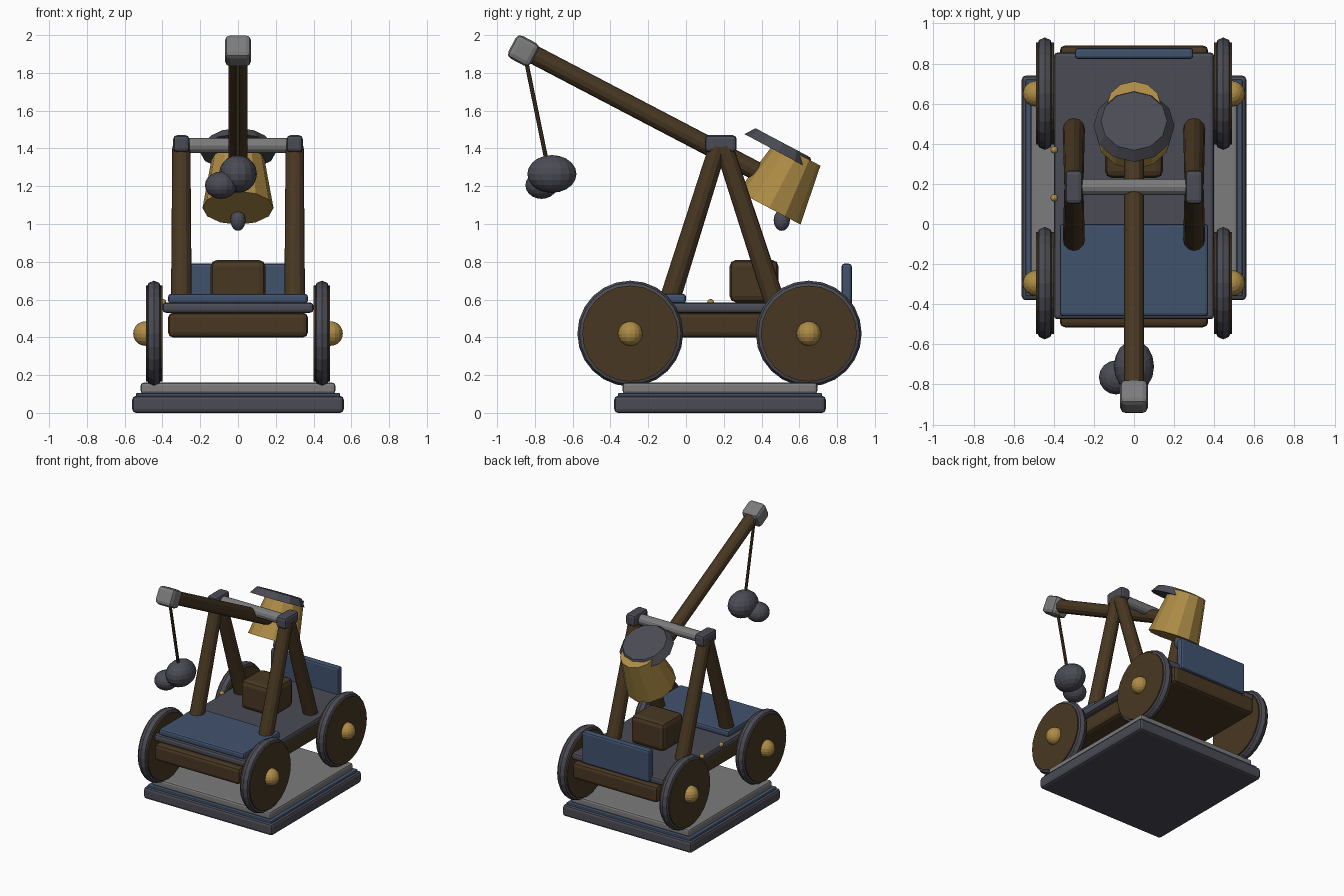
import bpy
import math
from mathutils import Vector

cube = bpy.data.objects.get("Cube")
if cube:
    bpy.data.objects.remove(cube, do_unlink=True)


def material(name, rgb):
    mat = bpy.data.materials.new(name)
    mat.use_nodes = True
    mat.diffuse_color = (*rgb, 1)
    mat.node_tree.nodes["Principled BSDF"].inputs["Base Color"].default_value = (*rgb, 1)
    return mat


WOOD = material("dark wood", (0.065, 0.039, 0.016))
GOLD = material("brass", (0.42, 0.26, 0.06))
IRON = material("dark iron", (0.07, 0.07, 0.09))
STEEL = material("pale steel", (0.2, 0.2, 0.2))
BLUE = material("blue paint", (0.053, 0.085, 0.155))


def finish(name, mat):
    ob = bpy.context.object
    ob.name = ob.data.name = name
    ob.data.materials.append(mat)
    return ob


def box(name, mat, lo, hi, bevel=0.015, tilt=0):
    """Bevelled box between two corners, optionally tilted about x."""
    lo, hi = Vector(lo), Vector(hi)
    bpy.ops.mesh.primitive_cube_add(size=1, location=(lo + hi) / 2)
    ob = finish(name, mat)
    ob.scale = hi - lo
    bpy.ops.object.transform_apply(location=False, rotation=False, scale=True)
    ob.rotation_euler.x = tilt
    mod = ob.modifiers.new("soft edges", "BEVEL")
    mod.width = bevel
    mod.segments = 2
    return ob


def rod(name, mat, start, end, r1, r2=None, sides=12):
    """Straight or tapered round bar between two points."""
    a, b = Vector(start), Vector(end)
    bpy.ops.mesh.primitive_cone_add(vertices=sides, radius1=r1, radius2=r2 or r1,
                                    depth=(b - a).length, location=(a + b) / 2)
    ob = finish(name, mat)
    ob.rotation_euler = (b - a).to_track_quat("Z", "Y").to_euler()
    return ob


def ball(name, mat, centre, radii):
    bpy.ops.mesh.primitive_uv_sphere_add(segments=16, ring_count=10, radius=1, location=centre)
    ob = finish(name, mat)
    ob.scale = radii
    return ob


# Display base
box("base_plinth", IRON, (-0.56, -0.38, 0), (0.56, 0.74, 0.09), 0.02)
box("base_trim", BLUE, (-0.54, -0.36, 0.08), (0.54, 0.72, 0.105), 0.006)
box("base_top", STEEL, (-0.515, -0.335, 0.1), (0.515, 0.695, 0.16))

# Cart body
box("chassis", WOOD, (-0.37, -0.515, 0.4), (0.37, 0.89, 0.53), 0.025)
box("deck", IRON, (-0.4, -0.475, 0.53), (0.4, 0.855, 0.585), 0.018)
box("front_plate", BLUE, (-0.37, -0.46, 0.58), (0.37, 0, 0.63))
box("back_board", BLUE, (-0.295, 0.823, 0.54), (0.295, 0.878, 0.79))
box("crate", WOOD, (-0.145, 0.23, 0.585), (0.145, 0.49, 0.81), 0.035)
for y in (0.13, 0.37):
    ball("deck_stud", GOLD, (-0.398, y, 0.585), (0.018,) * 3)

# Wheels and the two side frames
for side, label in ((1, "left"), (-1, "right")):
    for y, end in ((-0.295, "front"), (0.65, "back")):
        tag = f"{end}_{label}"
        rod("wheel_" + tag, WOOD, (side * 0.4, y, 0.42), (side * 0.488, y, 0.42), 0.254, sides=24)
        bpy.ops.mesh.primitive_torus_add(
            major_segments=24, minor_segments=8, major_radius=0.24, minor_radius=0.04,
            location=(side * 0.445, y, 0.42), rotation=(0, math.pi / 2, 0))
        finish("tyre_" + tag, IRON)
        ball("hub_" + tag, GOLD, (side * 0.49, y, 0.42), (0.065,) * 3)
    for foot, top, end in ((-0.095, 0.17, "front"), (0.475, 0.2, "back")):
        rod(f"frame_leg_{end}_{label}", WOOD, (side * 0.3, foot, 0.57),
            (side * 0.3, top, 1.41), 0.055, 0.048)
    box("frame_cap_" + label, IRON, (side * 0.3 - 0.043, 0.1, 1.38),
        (side * 0.3 + 0.043, 0.268, 1.47), 0.02)
rod("pivot_bar", STEEL, (-0.28, 0.185, 1.415), (0.28, 0.185, 1.415), 0.04)

# Throwing arm with tip and hanging weights
TILT = math.radians(-28)
rod("throwing_arm", WOOD, (0, -0.86, 1.925), (0, 0.45, 1.24), 0.05)
box("arm_tip", STEEL, (-0.07, -0.929, 1.849), (0.07, -0.793, 1.985), 0.028, TILT)
rod("weight_rope", WOOD, (0, -0.85, 1.88), (0, -0.735, 1.32), 0.011, sides=8)
ball("large_weight", IRON, (0, -0.71, 1.265), (0.1, 0.13, 0.1))
ball("small_weight", IRON, (-0.09, -0.765, 1.205), (0.085, 0.085, 0.072))

# Tilted bucket with offset lid
axis = Vector((0, -math.sin(TILT), math.cos(TILT)))
bucket_foot = Vector((0, 0.44, 1.085))
lid_foot = Vector((0, 0.488, 1.381))
rod("bucket", GOLD, bucket_foot, bucket_foot + axis * 0.325, 0.188, 0.135)
rod("bucket_lid", IRON, lid_foot, lid_foot + axis * 0.055, 0.202, 0.165)
ball("bucket_knob", IRON, (0, 0.507, 1.02), (0.04, 0.043, 0.056))
